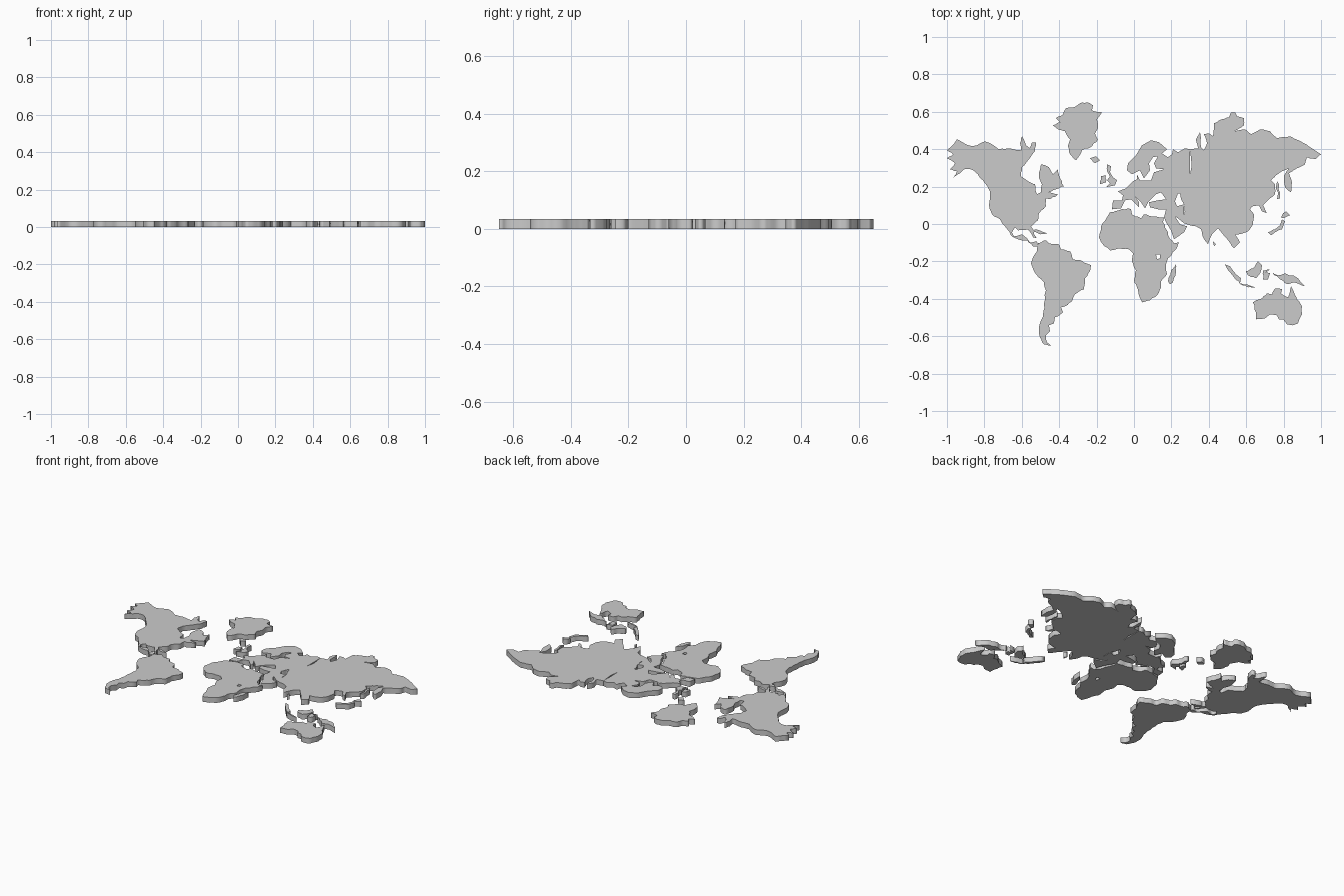
import bpy, random
from mathutils import Vector

random.seed(4)
UNIT, CX, CY, THICK = 187.0, 1134.0, 223.7, 0.033   # map grid units per model unit, map centre


def coast(flat, rough):
    """Turn map-grid pairs into a coastline with slightly ragged midpoints."""
    pts = [Vector(((x - CX) / UNIT, (CY - y) / UNIT)) for x, y in zip(flat[::2], flat[1::2])]
    out = []
    for a, b in zip(pts, pts[1:] + pts[:1]):
        d = b - a
        out.append(a)
        if d.length > 0.035:
            n = Vector((-d.y, d.x))
            for t in (0.36, 0.64):
                out.append(a + d * t + n * random.uniform(-rough, rough))
    return out


def land(name, *loops, rough=0.07):
    """Extruded flat landmass; loops inside the first are inland seas."""
    cu = bpy.data.curves.new(name, 'CURVE')
    cu.dimensions = '2D'
    cu.fill_mode = 'BOTH'
    cu.extrude = THICK / 2
    for loop in loops:
        pts = coast(loop, rough)
        sp = cu.splines.new('POLY')
        sp.points.add(len(pts) - 1)
        for p, v in zip(sp.points, pts):
            p.co = (v.x, v.y, 0, 1)
        sp.use_cyclic_u = True
    ob = bpy.data.objects.new(name, cu)
    ob.location.z = THICK / 2
    bpy.context.collection.objects.link(ob)


# Americas
land("north_america", [
    947, 150, 957, 139, 972, 146, 985, 141, 999, 149, 1008, 148, 1021, 150, 1020, 143, 1022, 136,
    1026, 145, 1030, 148, 1032, 142, 1036, 142, 1035, 151, 1028, 160, 1022, 167, 1021, 176, 1028, 181,
    1035, 184, 1037, 194, 1041, 192, 1042, 184, 1039, 178, 1041, 164, 1049, 167, 1053, 174, 1058, 169,
    1060, 178, 1064, 186, 1056, 189, 1049, 192, 1058, 194, 1050, 199, 1046, 198, 1046, 206, 1039, 213,
    1038, 220, 1031, 226, 1037, 238, 1033, 237, 1028, 229, 1018, 230, 1015, 227, 1012, 232, 1014, 236,
    1022, 234, 1027, 238, 1030, 242, 1037, 241, 1038, 246, 1033, 246, 1027, 240, 1018, 239, 1011, 235,
    1005, 226, 1000, 219, 992, 214, 989, 205, 990, 191, 985, 183, 978, 174, 971, 169, 964, 169,
    953, 178, 957, 171, 950, 169, 955, 163, 947, 158, 953, 154])
land("south_america", [
    1038, 243, 1046, 240, 1049, 243, 1059, 244, 1061, 249, 1070, 251, 1073, 259, 1081, 260, 1091, 265,
    1090, 271, 1085, 278, 1084, 289, 1075, 294, 1072, 301, 1065, 306, 1061, 307, 1063, 312, 1058, 316,
    1055, 317, 1054, 323, 1049, 325, 1050, 331, 1046, 335, 1047, 342, 1051, 345, 1044, 344, 1040, 337,
    1039, 327, 1043, 316, 1044, 303, 1046, 290, 1044, 282, 1036, 274, 1031, 263, 1033, 257, 1037, 251])
land("greenland", [
    1053, 125, 1060, 122, 1056, 118, 1063, 114, 1066, 108, 1076, 106, 1080, 103, 1087, 102, 1093, 105,
    1092, 110, 1102, 112, 1097, 119, 1098, 128, 1095, 133, 1098, 139, 1092, 146, 1082, 150, 1079, 156,
    1076, 160, 1070, 154, 1068, 146, 1070, 139, 1065, 131, 1058, 129])
land("caribbean_island", [1029, 230, 1036, 229, 1047, 233, 1040, 234])

# North Atlantic islands
land("iceland", [1090, 158, 1096, 156, 1100, 160, 1095, 163])
land("west_isle", [1101, 176, 1106, 175, 1106, 182, 1100, 184])
land("britain", [1107, 164, 1111, 166, 1110, 172, 1113, 177, 1117, 180, 1115, 185, 1106, 187, 1110, 183,
                 1107, 180, 1110, 176, 1107, 171])

# Africa with one inland lake
land("africa", [
    1110, 212, 1119, 210, 1128, 208, 1131, 209, 1132, 214, 1141, 218, 1144, 214, 1151, 216, 1159, 217,
    1164, 217, 1163, 222, 1167, 230, 1169, 237, 1174, 243, 1179, 242, 1176, 249, 1168, 258, 1166, 264,
    1167, 274, 1161, 281, 1161, 287, 1157, 295, 1150, 300, 1142, 302, 1139, 295, 1137, 287, 1134, 280,
    1136, 270, 1132, 261, 1133, 253, 1129, 249, 1120, 248, 1110, 250, 1102, 243, 1099, 237, 1101, 226,
    1107, 217], [1156, 254, 1160, 254, 1160, 258, 1157, 259])
land("madagascar", [1168, 281, 1171, 270, 1176, 264, 1176, 271, 1173, 282, 1170, 284])

# Eurasia: western part meets the eastern part along a straight inland border
land("europe", [
    1190, 149, 1190, 193, 1178, 193, 1175, 201, 1166, 199, 1161, 192, 1156, 194, 1152, 198, 1148, 202,
    1145, 208, 1141, 202, 1135, 196, 1139, 202, 1139, 207, 1131, 199, 1125, 200, 1121, 208, 1112, 209,
    1113, 200, 1122, 200, 1123, 195, 1118, 191, 1126, 188, 1133, 181, 1137, 179, 1137, 174, 1140, 180,
    1151, 180, 1154, 172, 1164, 169, 1156, 168, 1154, 163, 1158, 156, 1153, 157, 1149, 163, 1150, 170,
    1144, 178, 1140, 170, 1132, 174, 1127, 170, 1128, 163, 1136, 155, 1142, 145, 1151, 140, 1159, 142,
    1167, 149, 1162, 153, 1168, 157, 1172, 154, 1173, 149, 1178, 152, 1185, 148], rough=0.0)
land("asia", [
    1190, 149, 1198, 148, 1196, 139, 1200, 132, 1201, 147, 1204, 150, 1207, 143, 1204, 134, 1209, 133,
    1213, 136, 1214, 123, 1222, 119, 1229, 117, 1231, 112, 1235, 112, 1237, 116, 1244, 118, 1244, 125,
    1234, 131, 1245, 129, 1251, 134, 1260, 129, 1270, 131, 1277, 138, 1290, 136, 1304, 143, 1312, 148,
    1321, 154, 1315, 159, 1307, 157, 1305, 164, 1297, 168, 1289, 173, 1292, 182, 1291, 192, 1285, 187,
    1284, 175, 1289, 168, 1282, 171, 1276, 175, 1271, 180, 1275, 184, 1275, 194, 1267, 201, 1263, 205,
    1267, 213, 1262, 211, 1259, 205, 1252, 206, 1250, 209, 1254, 214, 1253, 224, 1248, 231, 1239, 234,
    1235, 234, 1240, 242, 1234, 248, 1228, 240, 1223, 234, 1218, 228, 1212, 234, 1208, 244, 1203, 237,
    1201, 229, 1196, 226, 1184, 223, 1184, 204, 1181, 199, 1180, 193, 1190, 193], rough=0.04)
land("arabia_and_asia_minor", [
    1184, 204, 1184, 223, 1178, 218, 1175, 216, 1180, 224, 1187, 226, 1184, 232, 1174, 239, 1171, 230,
    1166, 222, 1164, 217, 1166, 209, 1158, 209, 1150, 207, 1149, 202, 1158, 200, 1166, 199, 1175, 201,
    1177, 206], rough=0.0)

# East Asian islands
land("north_japan", [1283, 213, 1286, 211, 1290, 215, 1283, 218, 1281, 217])
land("south_japan", [1282, 219, 1285, 221, 1282, 229, 1275, 232, 1271, 235, 1268, 232, 1275, 229, 1280, 225])
land("sakhalin", [1277, 181, 1279, 184, 1280, 198, 1277, 199])
land("ceylon", [1213, 241, 1216, 244, 1214, 246])

# Indonesian islands
land("sumatra", [1225, 264, 1230, 266, 1241, 278, 1240, 283, 1234, 277])
land("java", [1239, 283, 1247, 284, 1255, 287, 1248, 287])
land("borneo", [1246, 271, 1253, 268, 1258, 261, 1262, 265, 1260, 273, 1256, 278, 1248, 275])
land("sulawesi", [1263, 270, 1270, 269, 1266, 272, 1270, 273, 1268, 279, 1263, 279])
land("new_guinea", [1272, 272, 1278, 275, 1285, 273, 1298, 278, 1301, 282, 1305, 286, 1294, 282, 1288, 284, 1280, 279])

# Australia
land("australia", [
    1253, 302, 1262, 298, 1267, 293, 1272, 294, 1275, 288, 1282, 289, 1281, 293, 1288, 297, 1291, 286,
    1294, 292, 1297, 299, 1302, 306, 1302, 314, 1298, 323, 1293, 325, 1287, 324, 1283, 319, 1279, 319,
    1277, 315, 1270, 314, 1265, 318, 1256, 319, 1256, 312])
